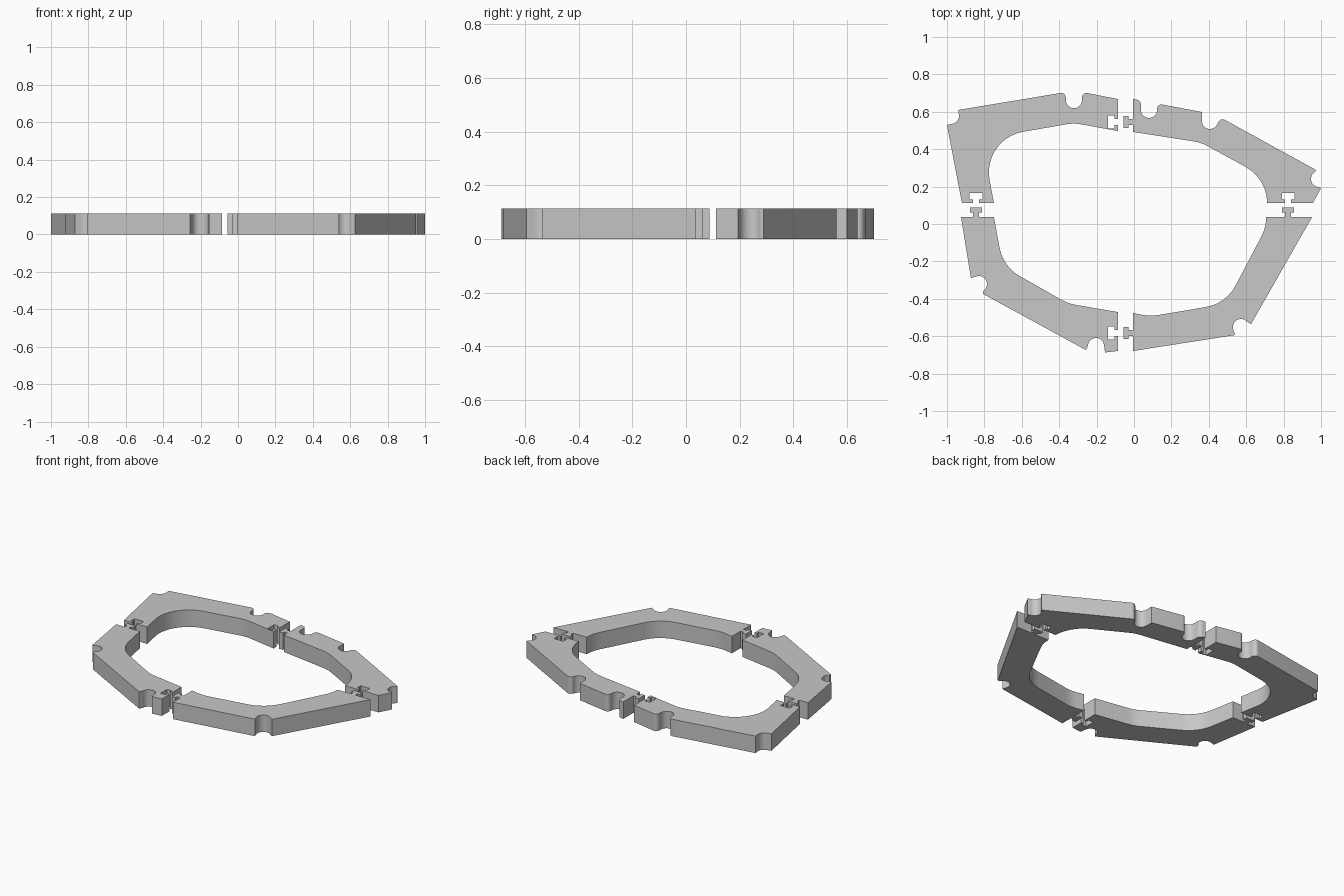
import bpy
import bmesh
from math import radians, cos, sin, tan, ceil
from mathutils import Vector

HEIGHT = 0.113
ROUND = 0.22      # inner corner radius
LIP = 0.025       # rounded lip beside a notch
NOTCH = 0.043     # notch radius

cube = bpy.data.objects.get("Cube")
if cube:
    bpy.data.objects.remove(cube, do_unlink=True)

grey = bpy.data.materials.new("plain grey")
grey.use_nodes = True
grey.diffuse_color = (0.578, 0.578, 0.578, 1)
grey.node_tree.nodes["Principled BSDF"].inputs["Base Color"].default_value = grey.diffuse_color


def arc(x, y, start, end, radius=NOTCH):
    """Points along a circular arc, angles in degrees."""
    steps = max(2, ceil(abs(end - start) / 12))
    angles = [radians(start + (end - start) * i / steps) for i in range(steps + 1)]
    return [(x + radius * cos(a), y + radius * sin(a)) for a in angles]


def key(x, y, heading, side):
    """T-shaped joint on an edge: side 1 is a tab, side -1 a socket."""
    if side > 0:
        half = [(0.016, 0), (0.016, 0.024), (0.032, 0.024), (0.032, 0.05)]
    else:
        half = [(0.016, 0), (0.016, -0.018), (0.034, -0.018), (0.034, -0.053)]
    profile = [(-u, v) for u, v in half] + half[::-1]
    c, s = cos(radians(heading)), sin(radians(heading))
    return [(x + u * c - v * s, y + u * s + v * c) for u, v in profile]


def round_corners(outline):
    """Replace every corner that carries a radius with a tangent arc."""
    result = []
    for i, corner in enumerate(outline):
        p = Vector(corner[:2])
        if len(corner) == 2:
            result.append(p)
            continue
        to_prev = (Vector(outline[i - 1][:2]) - p).normalized()
        to_next = (Vector(outline[(i + 1) % len(outline)][:2]) - p).normalized()
        half_angle = to_prev.angle(to_next) / 2
        radius = corner[2]
        centre = p + (to_prev + to_next).normalized() * radius / sin(half_angle)
        a = (p + to_prev * radius / tan(half_angle) - centre).normalized()
        b = (p + to_next * radius / tan(half_angle) - centre).normalized()
        steps = max(2, ceil(a.angle(b) / radians(9)))
        for k in range(steps + 1):
            result.append(centre + a.slerp(b, k / steps) * radius)
    return result


def plate(name, outline):
    """Extrude a clockwise outline into a solid frame segment."""
    bm = bmesh.new()
    base = bm.faces.new([bm.verts.new((p.x, p.y, 0)) for p in round_corners(outline)])
    extruded = bmesh.ops.extrude_face_region(bm, geom=[base], use_keep_orig=True)["geom"]
    top = [v for v in extruded if isinstance(v, bmesh.types.BMVert)]
    bmesh.ops.translate(bm, vec=(0, 0, HEIGHT), verts=top)
    bmesh.ops.recalc_face_normals(bm, faces=bm.faces)
    mesh = bpy.data.meshes.new(name)
    bm.to_mesh(mesh)
    bm.free()
    mesh.materials.append(grey)
    obj = bpy.data.objects.new(name, mesh)
    bpy.context.collection.objects.link(obj)
    bpy.ops.object.select_all(action="DESELECT")
    obj.select_set(True)
    bpy.context.view_layer.objects.active = obj
    bpy.ops.object.shade_smooth_by_angle(angle=radians(25))


# Back right segment: sockets on both ends
plate("back_right_segment", [
    (-0.92, 0.112), (-1, 0.529),
    *arc(-0.979, 0.578, -90, 0), (-0.939, 0.61),
    (-0.364, 0.705, LIP), *arc(-0.321, 0.662, 180, 360), (-0.278, 0.706, LIP),
    (-0.086, 0.668), *key(-0.086, 0.545, -90, -1), (-0.086, 0.497),
    (-0.321, 0.54, ROUND), (-0.813, 0.455, ROUND),
    (-0.749, 0.112), *key(-0.845, 0.112, 180, -1),
])

# Back left segment: tab towards the right, socket towards the front
plate("back_left_segment", [
    (-0.005, 0.492), *key(-0.005, 0.545, 90, 1), (-0.005, 0.668),
    (0.037, 0.661, LIP), *arc(0.08, 0.61, 180, 360), (0.123, 0.644, LIP),
    (0.363, 0.599), *arc(0.406, 0.551, 180, 360), (0.449, 0.577, LIP),
    (0.973, 0.289), *arc(0.989, 0.241, 120, 270), (1, 0.193),
    (0.957, 0.112), *key(0.824, 0.112, 180, -1),
    *arc(0.492, 0.112, 0, 61, ROUND), (0.358, 0.436, ROUND),
])

# Front left segment: tabs on both ends
plate("front_left_segment", [
    *key(0.824, 0.037, 0, 1), (0.952, 0.037),
    (0.626, -0.535), *arc(0.572, -0.551, 40, 200), (0.54, -0.594),
    (-0.005, -0.679), *key(-0.005, -0.583, 90, 1), (-0.005, -0.476),
    (0.086, -0.494, ROUND), (0.492, -0.426, ROUND),
    *arc(0.487, 0.037, -30, 0, ROUND),
])

# Front right segment: tab towards the back, socket towards the left
plate("front_right_segment", [
    (-0.925, 0.037), *key(-0.845, 0.037, 0, 1), (-0.749, 0.037),
    (-0.7, -0.228, ROUND), (-0.353, -0.425, ROUND),
    (-0.086, -0.471), *key(-0.086, -0.583, -90, -1), (-0.086, -0.679),
    (-0.155, -0.687), *arc(-0.203, -0.652, 0, 180), (-0.257, -0.674),
    (-0.807, -0.374), *arc(-0.829, -0.321, -60, 110), (-0.872, -0.289),
])
